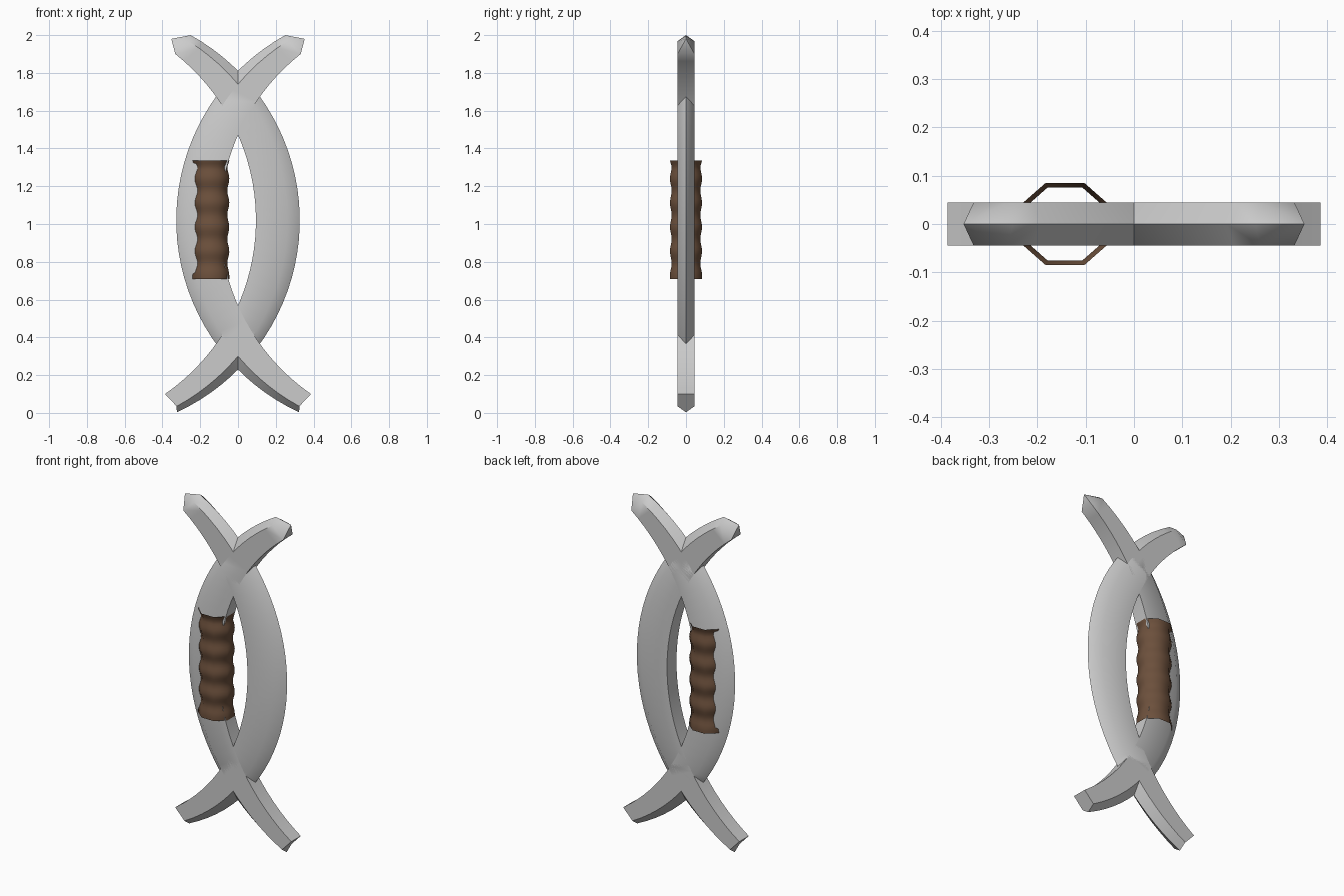
import bpy, bmesh, math

if "Cube" in bpy.data.objects:
    bpy.data.objects.remove(bpy.data.objects["Cube"])

R, MID = 1.12, 1.02   # arc radius and centre height shared by all blade curves
T = 0.045             # half thickness


def arc(apex, z0, z1, t):
    """Point on a blade curve bulging to -x."""
    a0, a1 = math.asin((z0 - MID) / R), math.asin((z1 - MID) / R)
    a = a0 + (a1 - a0) * t
    return -(apex - R * (1 - math.cos(a))), MID + R * math.sin(a)


def finish(name, bm, angle=None):
    bmesh.ops.recalc_face_normals(bm, faces=bm.faces[:])
    me = bpy.data.meshes.new(name)
    bm.to_mesh(me)
    bm.free()
    ob = bpy.data.objects.new(name, me)
    bpy.context.collection.objects.link(ob)
    bpy.ops.object.select_all(action='DESELECT')
    ob.select_set(True)
    bpy.context.view_layer.objects.active = ob
    if angle:
        bpy.ops.object.shade_smooth_by_angle(angle=math.radians(angle))
    else:
        bpy.ops.object.shade_smooth()
    return ob


def bridge(bm, rings):
    for a, b in zip(rings, rings[1:]):
        n = len(a)
        for i in range(n):
            bm.faces.new((a[i], a[(i + 1) % n], b[(i + 1) % n], b[i]))


def crescent(name, side):
    """Pentagonal section: flat concave back, bevelled convex cutting edge."""
    bm = bmesh.new()
    rings, n = [], 36
    for k in range(n + 1):
        t = k / n
        ex, ez = arc(0.327, 0.003, 2.0, t)
        bx, bz = arc(0.262, 0.035, 1.968, t)
        cx, cz = arc(0.095, 0.10, 1.90, t)
        pts = [(ex, 0, ez), (bx, -T, bz), (cx, -T, cz), (cx, T, cz), (bx, T, bz)]
        rings.append([bm.verts.new((x * side, y, z)) for x, y, z in pts])
    bridge(bm, rings)
    bm.faces.new(rings[0])
    # pointed upper horn
    tip = bm.verts.new((0.353 * side, 0, 1.98))
    top = rings[-1]
    for i in range(5):
        bm.faces.new((top[i], top[(i + 1) % 5], tip))
    return finish(name, bm, 40)


crescent("left_crescent_blade", 1)
crescent("right_crescent_blade", -1)

# Rippled octagonal grip sleeve, open at both ends
bm = bmesh.new()
rings, n = [], 40
z0, z1 = 0.71, 1.335
for k in range(n + 1):
    z = z0 + (z1 - z0) * k / n
    w = 1 + 0.055 * (math.cos(2 * math.pi * (z - 1.24) / 0.128) - 1)
    end = min(z - z0, z1 - z)
    w = max(w, 1 - end * 3.5)
    ring = []
    for i in range(8):
        a = math.pi / 8 + i * math.pi / 4
        ring.append(bm.verts.new((-0.143 + 0.105 * w * math.cos(a),
                                  0.092 * w * math.sin(a), z)))
    rings.append(ring)
bridge(bm, rings)
grip = finish("grip_wrap", bm)
mat = bpy.data.materials.new("brown_leather")
mat.diffuse_color = (0.15, 0.08, 0.045, 1)
mat.use_nodes = True
mat.node_tree.nodes["Principled BSDF"].inputs["Base Color"].default_value = mat.diffuse_color
grip.data.materials.append(mat)
